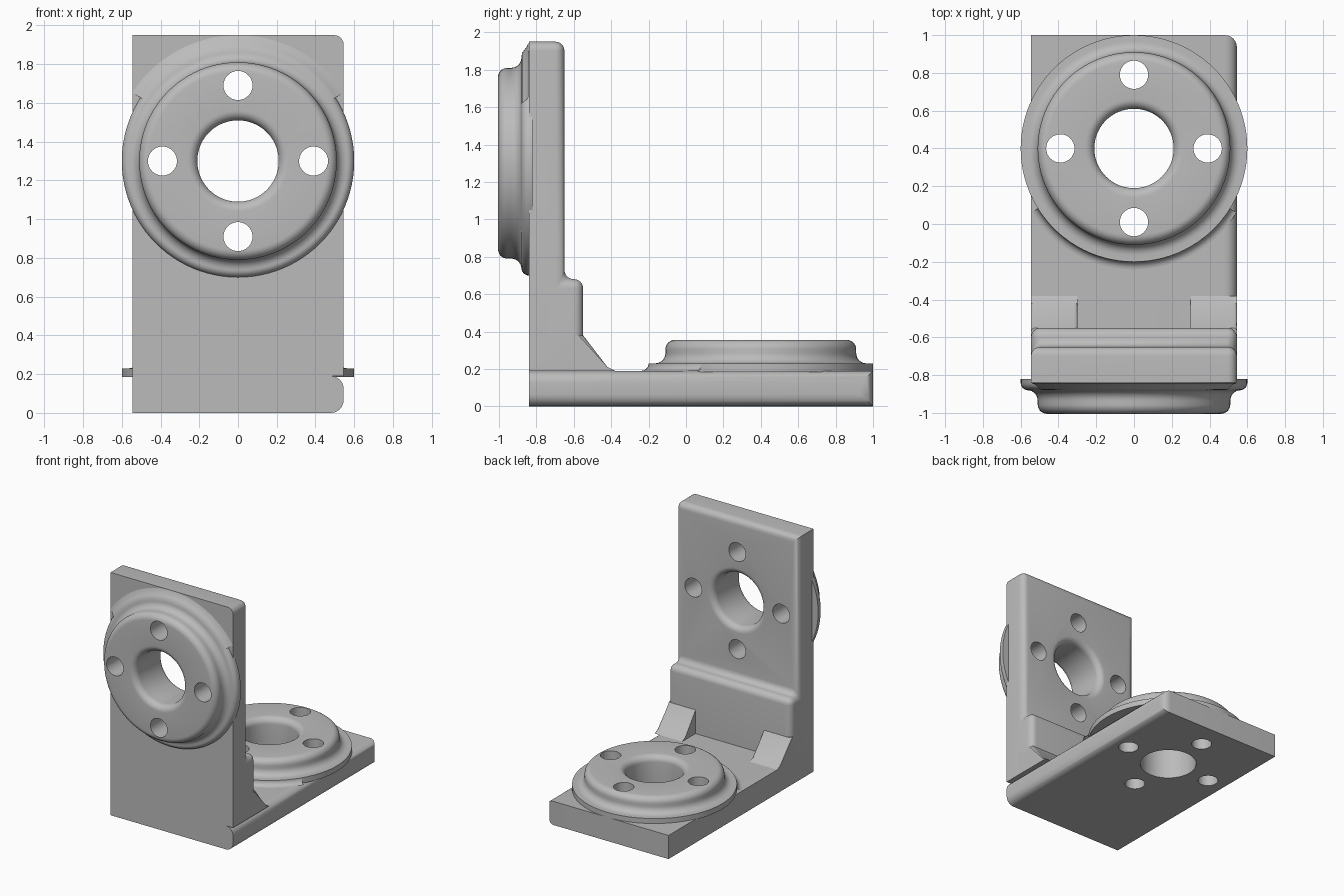
import bpy, bmesh, math
from mathutils import Matrix, Vector

cube = bpy.data.objects.get("Cube")
if cube:
    bpy.data.objects.remove(cube, do_unlink=True)

grey = bpy.data.materials.new("machined_grey")
grey.use_nodes = True
colour = (0.5, 0.5, 0.5, 1)
grey.diffuse_color = colour
grey.node_tree.nodes["Principled BSDF"].inputs["Base Color"].default_value = colour

HALF = 0.545       # half width of both plates
FRONT, BACK = -0.84, 1.0
FLOOR, TOP = 0.19, 1.95
# Flange placement: local z is the axis pointing out of the plate
BASE_POSE = Matrix.Translation((0, 0.4, FLOOR))
WALL_POSE = Matrix.Translation((0, FRONT, 1.3)) @ Matrix.Rotation(math.pi / 2, 4, 'X')


def finish(bm, name, pose=None):
    bmesh.ops.recalc_face_normals(bm, faces=bm.faces)
    mesh = bpy.data.meshes.new(name)
    if pose:
        bm.transform(pose)
    bm.to_mesh(mesh)
    bm.free()
    mesh.materials.append(grey)
    obj = bpy.data.objects.new(name, mesh)
    bpy.context.collection.objects.link(obj)
    return obj


def extrude_x(points, x0, x1):
    """Solid from a (y, z) outline swept along x."""
    bm = bmesh.new()
    face = bm.faces.new([bm.verts.new((x0, y, z)) for y, z in points])
    new = bmesh.ops.extrude_face_region(bm, geom=[face])["geom"]
    bmesh.ops.translate(bm, verts=[g for g in new if isinstance(g, bmesh.types.BMVert)],
                        vec=(x1 - x0, 0, 0))
    bmesh.ops.recalc_face_normals(bm, faces=bm.faces)
    return bm


def round_edges(bm, rule, radius):
    edges = [e for e in bm.edges if rule(*[v.co for v in e.verts])]
    bmesh.ops.bevel(bm, geom=edges, offset=radius, segments=6, profile=0.5,
                    affect='EDGES', clamp_overlap=True)


def arc(cr, ch, radius, a0, a1, n=7):
    """Quarter-round points (radius, height) for a turned profile."""
    return [(cr + radius * math.cos(math.radians(a0 + (a1 - a0) * i / n)),
             ch + radius * math.sin(math.radians(a0 + (a1 - a0) * i / n))) for i in range(n + 1)]


def lathe(points, start=0, sweep=360, steps=96):
    bm = bmesh.new()
    verts = [bm.verts.new((r, 0, h)) for r, h in points]
    edges = [bm.edges.new(pair) for pair in zip(verts, verts[1:])]
    bmesh.ops.rotate(bm, verts=verts, matrix=Matrix.Rotation(math.radians(start), 3, 'Z'))
    bmesh.ops.spin(bm, geom=verts + edges, axis=(0, 0, 1), cent=(0, 0, 0),
                   angle=math.radians(sweep), steps=steps)
    bmesh.ops.remove_doubles(bm, verts=bm.verts, dist=0.0002)
    return bm


def cut(obj, cutter):
    mod = obj.modifiers.new("holes", 'BOOLEAN')
    mod.operation, mod.object, mod.solver = 'DIFFERENCE', cutter, 'EXACT'
    bpy.context.view_layer.objects.active = obj
    bpy.ops.object.modifier_apply(modifier=mod.name)


# Base plate, rounded along its left side
bm = extrude_x([(FRONT, 0), (BACK, 0), (BACK, FLOOR), (FRONT, FLOOR)], -HALF, HALF)
round_edges(bm, lambda a, b: a.x > 0 and b.x > 0 and a.y + b.y > 2 * FRONT + 0.1, 0.065)
base_plate = finish(bm, "base_plate")

# Upright plate with a thicker foot, rounded on its back edges
bm = extrude_x([(FRONT, FLOOR), (FRONT, TOP), (-0.65, TOP), (-0.65, 0.68),
                (-0.55, 0.68), (-0.55, FLOOR)], -HALF, HALF)


def wall_edge(a, b):
    back = min(a.y, b.y) > -0.7 and max(a.z, b.z) > FLOOR + 0.1
    top_left = min(a.z, b.z) > TOP - 0.1 and min(a.x, b.x) > 0
    return back or top_left


round_edges(bm, wall_edge, 0.049)
upright_plate = finish(bm, "upright_plate")

# Sloped corner ribs
for side, name in ((-1, "right_rib"), (1, "left_rib")):
    bm = extrude_x([(-0.7, FLOOR), (-0.7, 0.38), (-0.55, 0.38), (-0.42, 0.21),
                    (-0.38, FLOOR)], side * 0.3, side * HALF)
    round_edges(bm, lambda a, b: abs(a.x - b.x) < 0.01 and min(a.y, b.y) > -0.6
                and max(a.z, b.z) > 0.3 and (abs(a.x) > 0.5 or side < 0), 0.03)
    finish(bm, name)

# Turned flanges: hub with rounded lip, hollow neck and thin rim
hub = arc(0.565, 0.095, 0.055, 270, 180) + arc(0.46, 0.115, 0.05, 0, 90) + [(0, 0.165)]
base_rim = [(0, -0.005), (0.6, -0.005), (0.6, 0.04)]
wall_rim = [(0, -0.02), (0.6, -0.02)] + arc(0.56, 0.0, 0.04, 0, 90)
base_flange = finish(lathe(base_rim + hub), "base_flange", BASE_POSE)
wall_flange = finish(lathe(wall_rim + hub), "wall_flange", WALL_POSE)

# Fillets blending each rim into its plate
blend = arc(0.64, 0.04, 0.04, 180, 270)
finish(lathe(blend, 212, 116, 40), "base_blend", BASE_POSE)
wide_blend = [(0.57, 0.04), (0.59, 0.036), (0.605, 0.025), (0.625, 0.01), (0.65, 0.001)]
finish(lathe(wide_blend, 33, 114, 40), "wall_blend", WALL_POSE)


# Bore with rounded mouths and four bolt holes, cut through plate and flange
def drill(parts, pose, back_mouth):
    depth = -0.19
    mouth = arc(0.26, 0.115, 0.05, 180, 90) + [(0.26, 0.3), (0, 0.3)]
    if back_mouth:
        low = [(0, -0.4), (0.26, -0.4)] + arc(0.26, depth + 0.05, 0.05, 270, 180)
    else:
        low = [(0, -0.4), (0.21, -0.4)]
    cutters = [finish(lathe(low + mouth), "bore_cutter", pose)]
    for i in range(4):
        bm = bmesh.new()
        spot = Matrix.Rotation(i * math.pi / 2, 4, 'Z') @ Vector((0.39, 0, 0))
        bmesh.ops.create_cone(bm, cap_ends=True, segments=32, radius1=0.075, radius2=0.075,
                              depth=0.9, matrix=Matrix.Translation(spot))
        cutters.append(finish(bm, "bolt_cutter", pose))
    for cutter in cutters:
        for part in parts:
            cut(part, cutter)
        bpy.data.objects.remove(cutter, do_unlink=True)


drill((base_plate, base_flange), BASE_POSE, False)
drill((upright_plate, wall_flange), WALL_POSE, True)

# Smooth shading with crisp machined edges
for obj in bpy.context.view_layer.objects:
    obj.select_set(obj.type == 'MESH' and grey.name in obj.data.materials)
bpy.ops.object.shade_smooth_by_angle(angle=math.radians(35))
